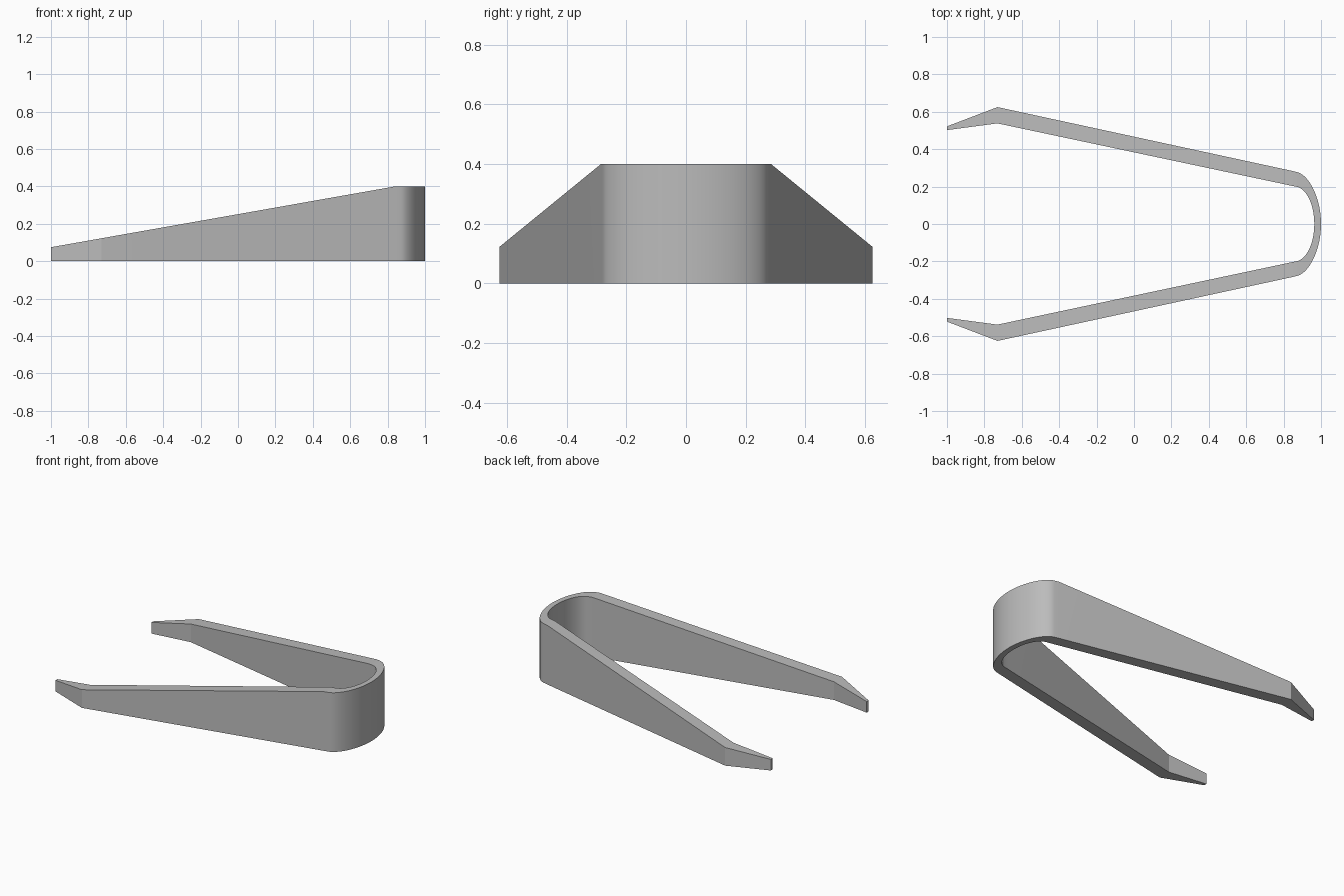
import bpy, bmesh, math
from mathutils import Vector
from mathutils.geometry import interpolate_bezier

if "Cube" in bpy.data.objects:
    bpy.data.objects.remove(bpy.data.objects["Cube"])

STEPS = 17  # points along each half of the bend


def half_path(straight, bend):
    """Straight arm points followed by a quarter bend ending on the centre line."""
    curve = interpolate_bezier(*[Vector((x, y, 0)) for x, y in bend], STEPS)
    return [Vector((x, y, 0)) for x, y in straight] + list(curve)


def full_path(half):
    """Mirror a half path across the centre line."""
    return half + [Vector((p.x, -p.y, 0)) for p in reversed(half[:-1])]


def top_height(x):
    """The band tapers from the bend towards the tips."""
    return min(0.4, 0.075 + (x + 1) * 0.325 / 1.84)


# Outer and inner outlines of the bent band
outer = full_path(half_path(
    [(-1, 0.522), (-0.73, 0.625), (0.84, 0.285)],
    [(0.87, 0.278), (0.935, 0.264), (1.0, 0.14), (1.0, 0)]))
inner = full_path(half_path(
    [(-1, 0.502), (-0.73, 0.538), (0.84, 0.205)],
    [(0.87, 0.199), (0.925, 0.187), (0.964, 0.1), (0.964, 0)]))

# Sweep a four-corner section along the outlines
bm = bmesh.new()
rings = []
for o, i in zip(outer, inner):
    rings.append([bm.verts.new((o.x, o.y, 0)),
                  bm.verts.new((o.x, o.y, top_height(o.x))),
                  bm.verts.new((i.x, i.y, top_height(i.x))),
                  bm.verts.new((i.x, i.y, 0))])
for a, b in zip(rings, rings[1:]):
    for k in range(4):
        n = (k + 1) % 4
        bm.faces.new((a[k], a[n], b[n], b[k]))
# Tip ends
bm.faces.new(rings[0])
bm.faces.new(rings[-1])
bmesh.ops.recalc_face_normals(bm, faces=bm.faces)

mesh = bpy.data.meshes.new("tweezer_band")
bm.to_mesh(mesh)
bm.free()
band = bpy.data.objects.new("tweezer_band", mesh)
bpy.context.collection.objects.link(band)

# Plain grey metal
grey = bpy.data.materials.new("grey_metal")
grey.diffuse_color = (0.5, 0.5, 0.5, 1)
grey.use_nodes = True
grey.node_tree.nodes["Principled BSDF"].inputs["Base Color"].default_value = grey.diffuse_color
mesh.materials.append(grey)

# Smooth bend, crisp edges
bpy.context.view_layer.objects.active = band
band.select_set(True)
bpy.ops.object.shade_smooth_by_angle(angle=math.radians(18))
